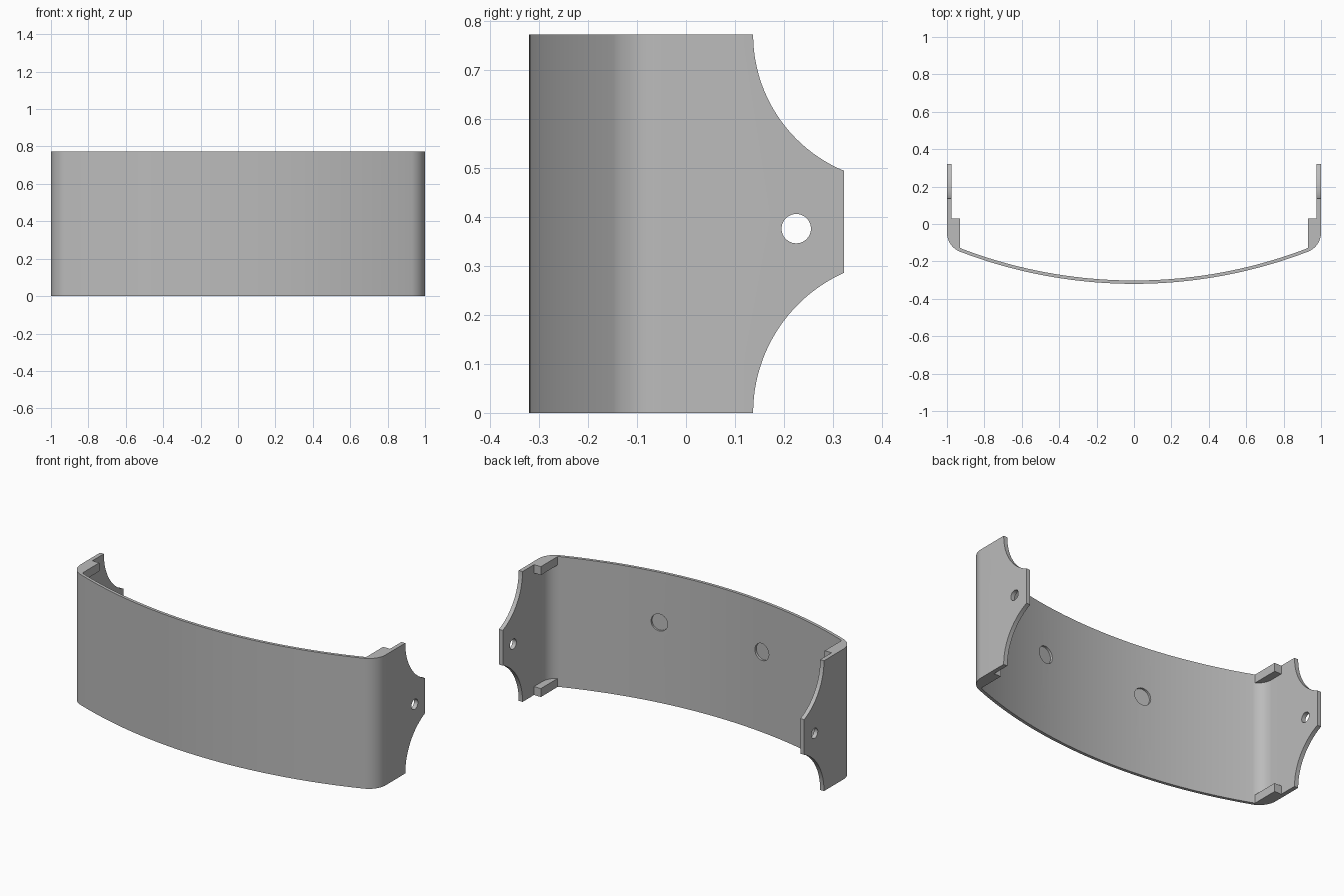
import bpy
import bmesh
from math import sqrt, sin, cos, atan2, pi, radians
from mathutils import Vector, Matrix

cube = bpy.data.objects.get("Cube")
if cube:
    bpy.data.objects.remove(cube, do_unlink=True)

HEIGHT = 0.772
BOW_Y, BOW_R = 2.28, 2.6      # centre and outer radius of the bowed face
BACK = 0.322

grey = bpy.data.materials.new("plain grey")
grey.use_nodes = True
GREY = (0.5, 0.5, 0.5, 1)
grey.diffuse_color = GREY
grey.node_tree.nodes["Principled BSDF"].inputs["Base Color"].default_value = GREY


def finish(name, bm):
    bmesh.ops.recalc_face_normals(bm, faces=bm.faces)
    mesh = bpy.data.meshes.new(name)
    bm.to_mesh(mesh)
    bm.free()
    mesh.materials.append(grey)
    ob = bpy.data.objects.new(name, mesh)
    bpy.context.collection.objects.link(ob)
    return ob


def prism(name, outline, z0, z1):
    bm = bmesh.new()
    face = bm.faces.new([bm.verts.new((x, y, z0)) for x, y in outline])
    top = bmesh.ops.extrude_face_region(bm, geom=[face])["geom"]
    verts = [v for v in top if isinstance(v, bmesh.types.BMVert)]
    bmesh.ops.translate(bm, verts=verts, vec=(0, 0, z1 - z0))
    return finish(name, bm)


def rod(name, centre, axis, radius, length, sides):
    bm = bmesh.new()
    turn = Vector(axis).to_track_quat('Z', 'Y').to_matrix().to_4x4()
    bmesh.ops.create_cone(bm, cap_ends=True, segments=sides, radius1=radius,
                          radius2=radius, depth=length,
                          matrix=Matrix.Translation(centre) @ turn)
    ob = finish(name, bm)
    ob.hide_render = True
    return ob


def half_profile(radius, wall, corner):
    """Right half, from the middle of the bow round the corner to the back."""
    cx = wall - corner
    dy = sqrt((radius - corner) ** 2 - cx ** 2)
    end = atan2(cx, dy)
    pts = []
    for i in range(25):
        a = end * i / 24
        pts.append((radius * sin(a), BOW_Y - radius * cos(a)))
    for i in range(1, 17):
        a = end + (pi / 2 - end) * i / 16
        pts.append((cx + corner * sin(a), BOW_Y - dy - corner * cos(a)))
    return pts + [(wall, BACK)]


def full_profile(*args):
    half = half_profile(*args)
    return [(-x, y) for x, y in reversed(half[1:])] + half


def combine(target, tool, operation):
    mod = target.modifiers.new("combine", 'BOOLEAN')
    mod.object, mod.operation, mod.solver = tool, operation, 'EXACT'
    bpy.context.view_layer.objects.active = target
    bpy.ops.object.modifier_apply(modifier=mod.name)
    bpy.data.objects.remove(tool, do_unlink=True)


# Bowed cover with its two side walls
outer = full_profile(BOW_R, 1.0, 0.11)
inner = full_profile(BOW_R - 0.018, 0.975, 0.09)
cover = prism("curved_cover", outer + inner[::-1], 0, HEIGHT)

# Small corner blocks inside the side walls, at top and bottom
block = [(0.985, 0.03), (0.93, 0.03), (0.93, -0.137), (0.957, -0.12), (0.985, -0.06)]
for side in (-1, 1):
    for z0 in (0, HEIGHT - 0.05):
        shape = [(side * x, y) for x, y in block]
        combine(cover, prism("corner_block", shape, z0, z0 + 0.05), 'UNION')

# Scooped corners of the ears
for z, r in ((0, 0.313), (HEIGHT, 0.301)):
    combine(cover, rod("scoop_cutter", (0, 0.137 + r, z), (1, 0, 0), r, 3, 128),
            'DIFFERENCE')

# Screw hole through both ears
combine(cover, rod("screw_cutter", (0, 0.225, 0.376), (1, 0, 0), 0.03, 3, 40),
        'DIFFERENCE')

# Shallow round recesses on the inner face
for x in (0.37, -0.3):
    out = Vector((x, -sqrt(BOW_R ** 2 - x ** 2), 0)).normalized()
    centre = Vector((0, BOW_Y, 0.475)) + out * (BOW_R - 0.056)
    combine(cover, rod("recess_cutter", centre, out, 0.05, 0.1, 40), 'DIFFERENCE')

# Smooth bends, crisp edges
bpy.ops.object.select_all(action='DESELECT')
cover.select_set(True)
bpy.context.view_layer.objects.active = cover
bpy.ops.object.shade_smooth_by_angle(angle=radians(30))
